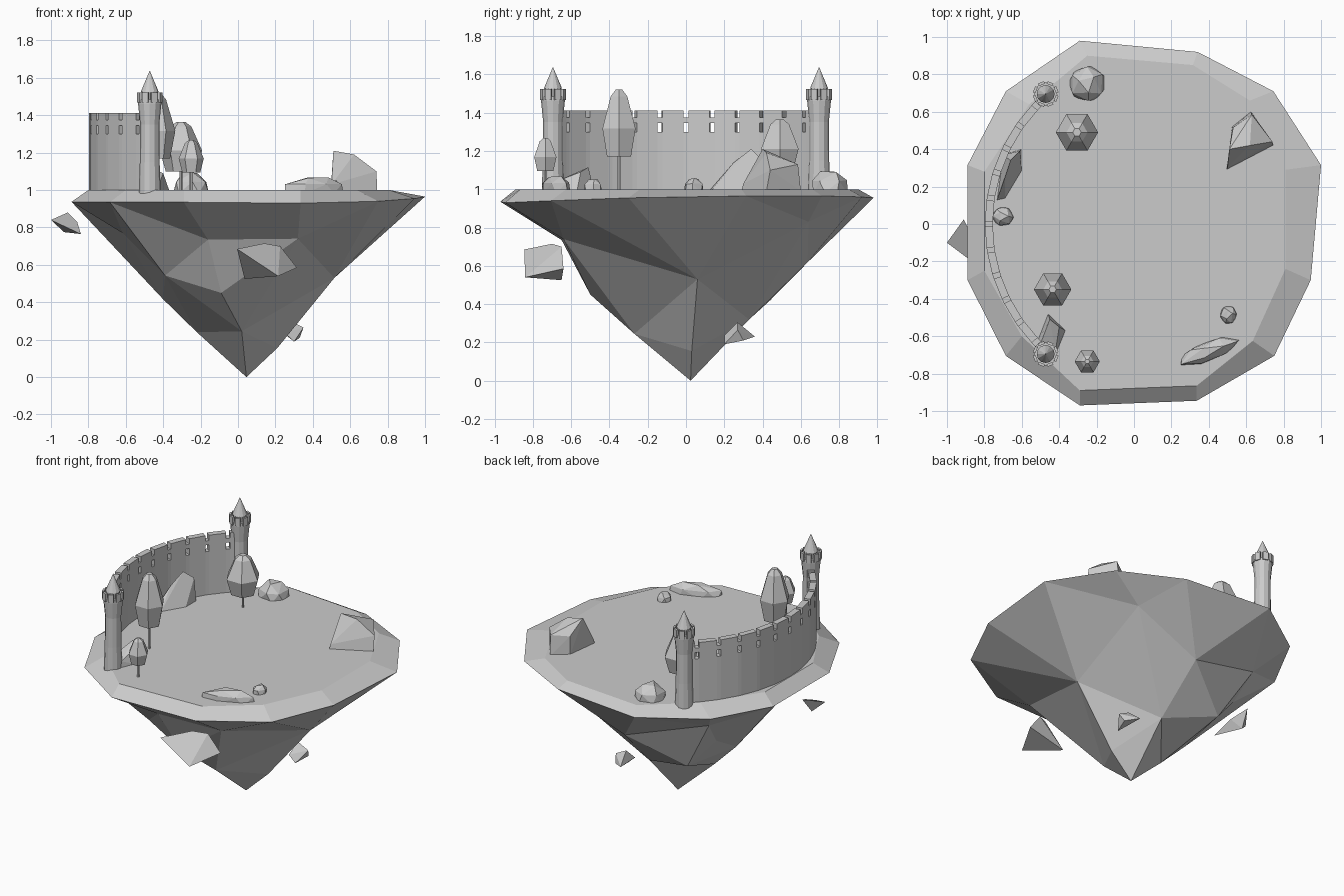
import bpy, bmesh, random
from math import sin, cos, pi
from mathutils import Vector, Matrix

cube = bpy.data.objects.get("Cube")
if cube:
    bpy.data.objects.remove(cube, do_unlink=True)

stone = bpy.data.materials.new("stone_grey")
stone.use_nodes = True
GREY = (0.6, 0.6, 0.6, 1)
stone.diffuse_color = GREY
stone.node_tree.nodes["Principled BSDF"].inputs["Base Color"].default_value = GREY


def finish(name, bm):
    bmesh.ops.recalc_face_normals(bm, faces=bm.faces)
    mesh = bpy.data.meshes.new(name)
    bm.to_mesh(mesh)
    bm.free()
    mesh.materials.append(stone)
    obj = bpy.data.objects.new(name, mesh)
    bpy.context.collection.objects.link(obj)
    return obj


def lathe(bm, profile, sides, x, y):
    """Capped faceted solid from (radius, z) pairs."""
    rings = [[bm.verts.new((x + r * cos(2 * pi * i / sides), y + r * sin(2 * pi * i / sides), z))
              for i in range(sides)] for r, z in profile]
    for a, b in zip(rings, rings[1:]):
        for i in range(sides):
            j = (i + 1) % sides
            bm.faces.new((a[i], a[j], b[j], b[i]))
    bm.faces.new(rings[0])
    bm.faces.new(rings[-1])


def hull_rock(name, points):
    bm = bmesh.new()
    for p in points:
        bm.verts.new(p)
    bmesh.ops.convex_hull(bm, input=bm.verts[:])
    loose = [v for v in bm.verts if not v.link_faces]
    bmesh.ops.delete(bm, geom=loose, context='VERTS')
    bmesh.ops.dissolve_limit(bm, angle_limit=0.05, verts=bm.verts[:], edges=bm.edges[:])
    return finish(name, bm)


def boulder(name, x, y, half_len, half_wide, height, turn, seed):
    """Irregular hull: wide foot ring, shoulder ring, offset crown."""
    rnd = random.Random(seed)
    pts = []
    for z, scale, count in ((-0.02, 1, 7), (0.5 * height, 0.95, 6), (height, 0.5, 3)):
        for i in range(count):
            a = 2 * pi * (i + rnd.uniform(-0.2, 0.2)) / count
            v = Matrix.Rotation(turn, 3, 'Z') @ Vector((half_len * scale * cos(a), half_wide * scale * sin(a), 0))
            pts.append((x + v.x, y + v.y, 1 + z * rnd.uniform(0.88, 1)))
    hull_rock(name, pts)


# Island: rim, flat top, and a faceted underside
rim = [(-.29, -.97, .935), (.335, -.945, .93), (.75, -.705, .94), (.945, -.3, .955),
       (1, .315, .965), (.745, .71, .965), (.34, .92, .96), (-.29, .98, .955),
       (-.685, .71, .945), (-.89, .315, .937), (-.89, -.3, .937), (-.685, -.705, .935)]
top = [(-.29, -.89), (.335, -.865), (.635, -.625), (.81, -.24), (.81, .29), (.62, .66),
       (.315, .85), (-.25, .9), (-.56, .64), (-.8, .28), (-.8, -.25), (-.6, -.6)]
under = [(.32, -.64, .74), (-.16, -.65, .735), (-.617, -.3, .77), (-.39, -.42, .543),
         (-.09, -.5, .45), (.02, -.27, .245), (.515, .06, .53), (.21, .03, .155),
         (.5, .64, .83), (.025, .635, .618), (.05, .33, .32), (-.54, .52, .79),
         (-.5, .38, .62), (-.32, .44, .42), (-.4, .02, .416), (-.22, 0, .24), (.045, .024, 0)]
bm = bmesh.new()
centre = Vector((0.03, 0, 0.97))
real = {}
for p in rim + under:
    d = Vector(p) - centre
    if p in rim:
        d.z = 0
    v = bm.verts.new(d.normalized())
    real[v] = Vector(p)
rim_verts = list(real)[:len(rim)]
bmesh.ops.convex_hull(bm, input=bm.verts[:])
caps = [f for f in bm.faces if all(v in rim_verts for v in f.verts)]
bmesh.ops.delete(bm, geom=caps, context='FACES_ONLY')
for e in [e for e in bm.edges if not e.link_faces]:
    bm.edges.remove(e)
for v, p in real.items():
    v.co = p
top_verts = [bm.verts.new((x, y, 1)) for x, y in top]
for i in range(len(rim)):
    j = (i + 1) % len(rim)
    bm.faces.new((rim_verts[i], rim_verts[j], top_verts[j], top_verts[i]))
bm.faces.new(top_verts)
finish("island", bm)

# Curved wall with crenels and arrow slots, built from cells
STEP, GAP, CX = 0.153, 0.014, 0.135
radii = (0.89, 0.932)
angles = [-0.85]
for k in range(-5, 6):
    angles += [k * STEP - GAP, k * STEP + GAP]
angles.append(0.85)
levels = [0.97, 1.30, 1.345, 1.375, 1.412]
bm = bmesh.new()
grid = {}
for i, a in enumerate(angles):
    for j, z in enumerate(levels):
        for s, r in enumerate(radii):
            grid[i, j, s] = bm.verts.new((CX - r * cos(a), r * sin(a), z))


def solid(i, j):
    inside = 0 <= i < len(angles) - 1 and 0 <= j < len(levels) - 1
    return inside and not (i % 2 == 1 and j in (1, 3))


for i in range(len(angles) - 1):
    for j in range(len(levels) - 1):
        if not solid(i, j):
            continue
        corners = [(i, j), (i + 1, j), (i + 1, j + 1), (i, j + 1)]
        for s in (0, 1):
            bm.faces.new([grid[c + (s,)] for c in corners])
        beside = [(i, j - 1), (i + 1, j), (i, j + 1), (i - 1, j)]
        for n, cell in enumerate(beside):
            if not solid(*cell):
                a, b = corners[n], corners[(n + 1) % 4]
                bm.faces.new((grid[a + (0,)], grid[b + (0,)], grid[b + (1,)], grid[a + (1,)]))
finish("curved_wall", bm)

# Towers: tapered shaft, flared crown with teeth, pointed roof
for name, side in (("front_tower", -1), ("back_tower", 1)):
    x, y = -0.472, 0.695 * side
    bm = bmesh.new()
    lathe(bm, [(.059, .97), (.053, 1.15), (.051, 1.35), (.062, 1.46), (.062, 1.485)], 12, x, y)
    lathe(bm, [(.043, 1.48), (.043, 1.53)], 12, x, y)
    lathe(bm, [(.048, 1.525), (.001, 1.637)], 12, x, y)
    for i in range(8):
        a = 2 * pi * (i + 0.5) / 8
        m = Matrix.Translation((x, y, 1.495)) @ Matrix.Rotation(a, 4, 'Z') @ Matrix.Translation((.06, 0, 0))
        bmesh.ops.create_cube(bm, size=1, matrix=m @ Matrix.Diagonal((.014, .034, .055, 1)))
    finish(name, bm)

# Trees: six-sided crowns on thin trunks
for name, x, y, radius, low, high in (("tall_tree", -.435, -.35, .1, 1.17, 1.52),
                                      ("back_tree", -.305, .49, .113, 1.1, 1.365),
                                      ("small_tree", -.25, -.735, .067, 1.095, 1.268)):
    bm = bmesh.new()
    crown = [(.72, 0), (1, .42), (.5, .9), (.2, 1)]
    lathe(bm, [(radius * r, low + (high - low) * t) for r, t in crown], 6, x, y)
    lathe(bm, [(.008, .98), (.008, low + .02)], 6, x, y)
    finish(name, bm)

# Rocks resting on the island
hull_rock("large_rock", [(.495, .29, .99), (.745, .42, .99), (.525, .52, .99), (.625, .6, .99),
                         (.74, .44, 1.1), (.63, .585, 1.13), (.51, .4, 1.21), (.62, .42, 1.19),
                         (.53, .515, 1.12), (.5, .3, 1.03)])
hull_rock("wall_rock", [(-.735, .12, .99), (-.69, .13, .99), (-.6, .28, .99), (-.6, .4, .99),
                        (-.7, .37, .99), (-.66, .34, 1.21), (-.61, .39, 1.16), (-.69, .25, 1.14)])
hull_rock("tower_rock", [(-.53, -.66, .99), (-.44, -.75, .99), (-.365, -.57, .99), (-.46, -.48, .99),
                         (-.4, -.55, 1.09), (-.45, -.51, 1.115), (-.5, -.64, 1.05), (-.42, -.68, 1.04)])
boulder("back_rock", -.25, .75, .1, .095, .095, 0.5, 3)
boulder("wall_pebble", -.7, .04, .058, .052, .06, 0, 4)
boulder("front_pebble", .505, -.485, .045, .05, .055, 0, 6)
boulder("flat_rock", .4, -.68, .175, .052, .07, .38, 7)

# Rocks floating around the island
hull_rock("front_floating_rock", [(-.005, -.845, .685), (.14, -.7, .715), (.225, -.65, .7),
                                  (.315, -.64, .585), (.035, -.65, .525), (.215, -.84, .54)])
hull_rock("left_floating_rock", [(-1, -.1, .84), (-.91, .025, .88), (-.86, -.08, .83),
                                 (-.84, -.22, .765), (-.93, -.05, .775)])
hull_rock("back_floating_rock", [(.25, .2, .235), (.27, .27, .305), (.35, .27, .265),
                                 (.25, .36, .23), (.3, .2, .19), (.33, .3, .21)])
